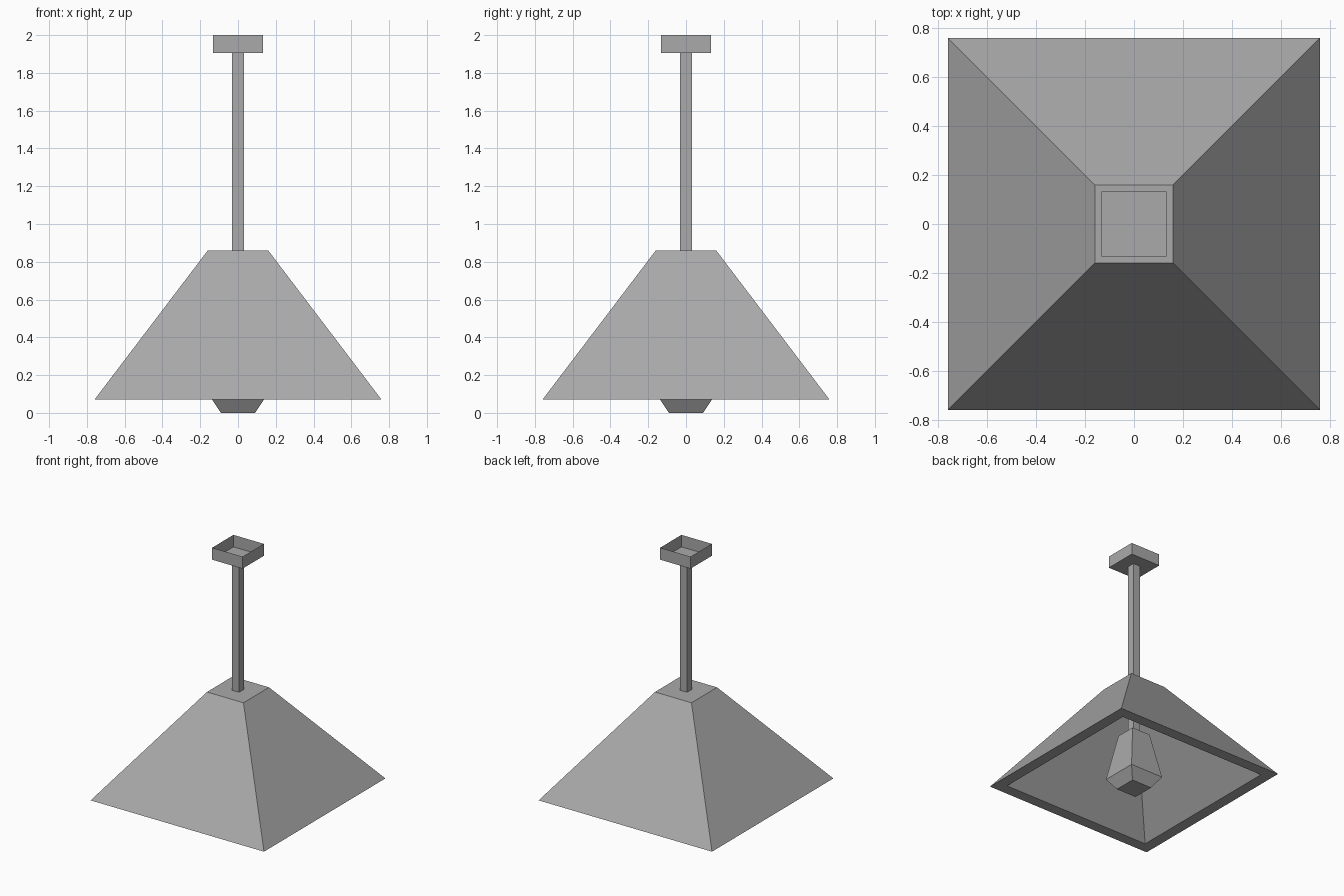
import bpy
import bmesh

if "Cube" in bpy.data.objects:
    bpy.data.objects.remove(bpy.data.objects["Cube"], do_unlink=True)

GREY = (0.4, 0.4, 0.4, 1.0)
metal = bpy.data.materials.new("plain grey")
metal.use_nodes = True
metal.diffuse_color = GREY
metal.node_tree.nodes["Principled BSDF"].inputs["Base Color"].default_value = GREY


def square_loft(name, profile, cap_start=True, cap_end=True):
    """Skin a stack of square rings given as (half width, height)."""
    bm = bmesh.new()
    corners = ((-1, -1), (1, -1), (1, 1), (-1, 1))
    rings = [[bm.verts.new((sx * h, sy * h, z)) for sx, sy in corners]
             for h, z in profile]
    for low, high in zip(rings, rings[1:]):
        for i in range(4):
            j = (i + 1) % 4
            bm.faces.new((low[i], low[j], high[j], high[i]))
    if cap_start:
        bm.faces.new(rings[0][::-1])
    if cap_end:
        bm.faces.new(rings[-1])
    mesh = bpy.data.meshes.new(name)
    bm.to_mesh(mesh)
    bm.free()
    mesh.materials.append(metal)
    obj = bpy.data.objects.new(name, mesh)
    bpy.context.collection.objects.link(obj)
    return obj


# Thick hollow shade: inner ceiling, inner wall, flat rim, outer wall, top
shade = square_loft("shade", [(0.123, 0.79), (0.67, 0.07), (0.76, 0.07), (0.16, 0.86)])

# Faceted bulb hanging in the shade
square_loft("bulb", [(0.09, 0.0), (0.148, 0.087), (0.082, 0.456)])

# Square stem from the bulb up to the ceiling mount
square_loft("stem", [(0.032, 0.45), (0.032, 1.907)])

# Thin open-topped ceiling mount
square_loft("ceiling_mount", [(0.133, 1.905), (0.133, 2.0)], cap_end=False)
